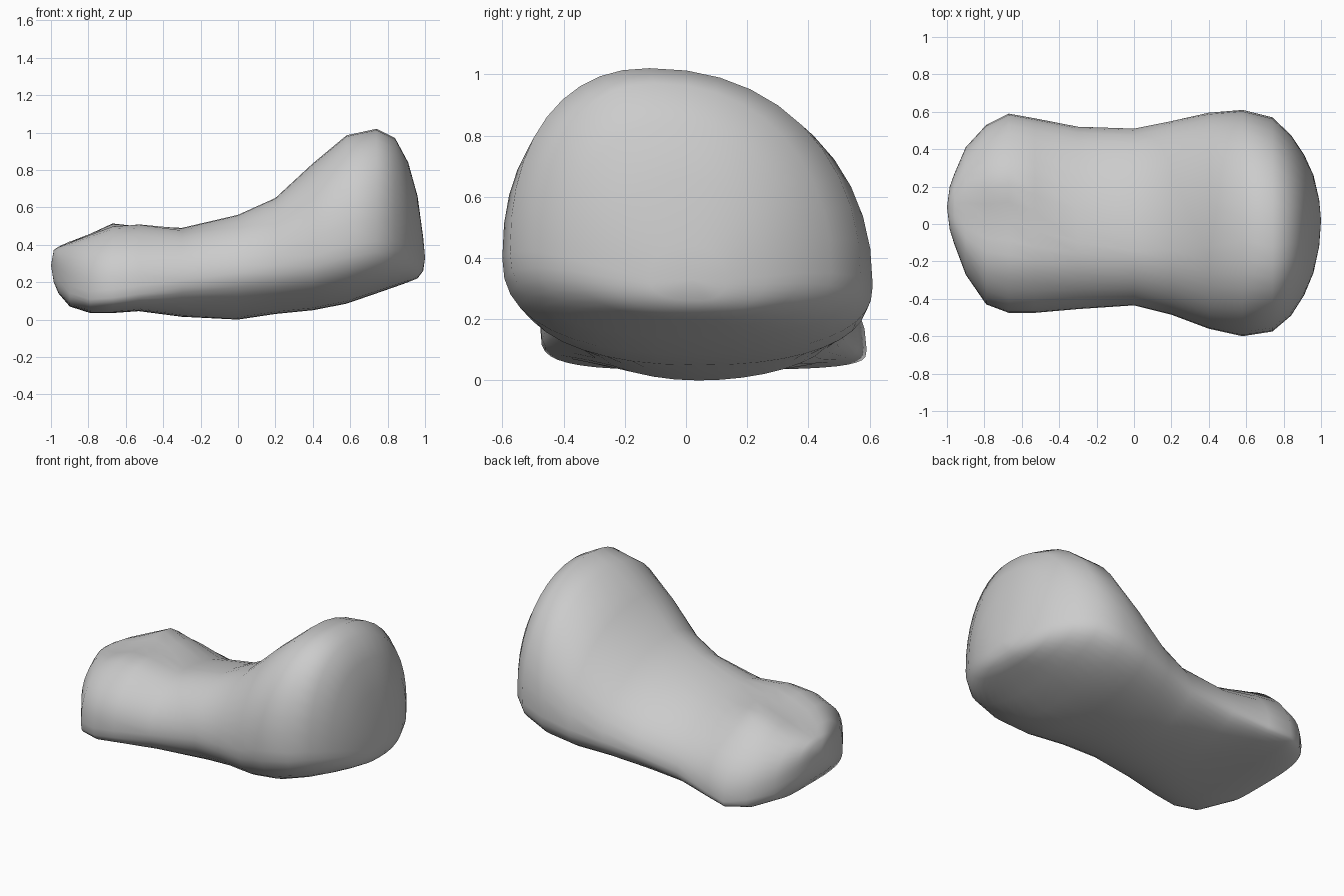
import bpy, bmesh
from math import cos, sin, pi, exp

SEG = 40

# Cross-sections along x:
# x, y min, y max, z min, z max, y of ridge, z of widest -y, z of widest +y
SECTIONS = [
    (-0.985, -0.03, 0.20, 0.20, 0.38, 0.08, 0.28, 0.28),
    (-0.96, -0.11, 0.27, 0.14, 0.40, 0.08, 0.25, 0.25),
    (-0.90, -0.27, 0.41, 0.07, 0.435, 0.05, 0.18, 0.18),
    (-0.79, -0.43, 0.53, 0.035, 0.47, 0.02, 0.15, 0.12),
    (-0.67, -0.475, 0.59, 0.035, 0.495, 0.02, 0.16, 0.10),
    (-0.53, -0.475, 0.565, 0.045, 0.50, -0.03, 0.18, 0.12),
    (-0.30, -0.455, 0.52, 0.015, 0.49, -0.10, 0.21, 0.16),
    (0.00, -0.435, 0.51, 0.00, 0.56, -0.14, 0.25, 0.19),
    (0.20, -0.485, 0.55, 0.03, 0.65, -0.14, 0.29, 0.23),
    (0.40, -0.56, 0.595, 0.05, 0.835, -0.12, 0.34, 0.27),
    (0.58, -0.60, 0.61, 0.085, 0.985, -0.09, 0.40, 0.31),
    (0.74, -0.575, 0.57, 0.14, 1.02, -0.12, 0.42, 0.34),
    (0.84, -0.49, 0.475, 0.175, 0.97, -0.10, 0.42, 0.35),
    (0.91, -0.38, 0.37, 0.20, 0.84, -0.05, 0.40, 0.35),
    (0.96, -0.26, 0.26, 0.22, 0.66, 0.00, 0.37, 0.34),
    (0.99, -0.12, 0.13, 0.26, 0.44, 0.01, 0.33, 0.33),
]


def blend(x, small, mid, big):
    """Corner squareness: small end, waist, big end."""
    if x < -0.25:
        t = min(max((-0.25 - x) / 0.35, 0), 1)
        return mid + (small - mid) * t
    t = min(max((x - 0.05) / 0.5, 0), 1)
    return mid + (big - mid) * t


def ring_points(x, y0, y1, z0, z1, yt, zl, zr):
    """Rounded section made of four superellipse quadrants."""
    pts = []
    for i in range(SEG):
        a = 2 * pi * (i + 0.0) / SEG
        c, s = cos(a), sin(a)
        if s > 0:
            n = blend(x, 2.1, 1.8, 2.15) if c > 0 else blend(x, 2.4, 1.9, 2.25)
        else:
            n = blend(x, 3.6, 2.0, 2.4)
        u, v = abs(c) ** (2 / n), abs(s) ** (2 / n)
        zc = zr if c > 0 else zl
        yc = yt if s > 0 else 0.04
        y = yc + ((y1 - yc) if c > 0 else (y0 - yc)) * u
        z = zc + ((z1 - zc) if s > 0 else (z0 - zc)) * v
        # Small end: two low knuckles with a shallow groove between
        if s > 0:
            z += 0.05 * v * exp(-((x + 0.66) / 0.13) ** 2 - ((y - 0.27) / 0.15) ** 2)
            z += 0.03 * v * exp(-((x + 0.60) / 0.14) ** 2 - ((y + 0.22) / 0.13) ** 2)
            z -= 0.03 * v * exp(-((x + 0.82) / 0.15) ** 2 - ((y - 0.02) / 0.15) ** 2)
        pts.append((x, y, z))
    return pts


# Lofted bone-like body
bm = bmesh.new()
rings = [[bm.verts.new(p) for p in ring_points(*s)] for s in SECTIONS]
for a, b in zip(rings, rings[1:]):
    for i in range(SEG):
        j = (i + 1) % SEG
        bm.faces.new((a[i], a[j], b[j], b[i]))

# Rounded end caps
for ring, tip in ((rings[0], (-1.0, 0.09, 0.29)), (rings[-1], (1.0, 0.02, 0.33))):
    v = bm.verts.new(tip)
    for i in range(SEG):
        bm.faces.new((ring[i], ring[(i + 1) % SEG], v))

bmesh.ops.recalc_face_normals(bm, faces=bm.faces)
for f in bm.faces:
    f.smooth = True
mesh = bpy.data.meshes.new("toe_bone_body")
bm.to_mesh(mesh)
bm.free()
body = bpy.data.objects.new("toe_bone_body", mesh)
bpy.context.collection.objects.link(body)
